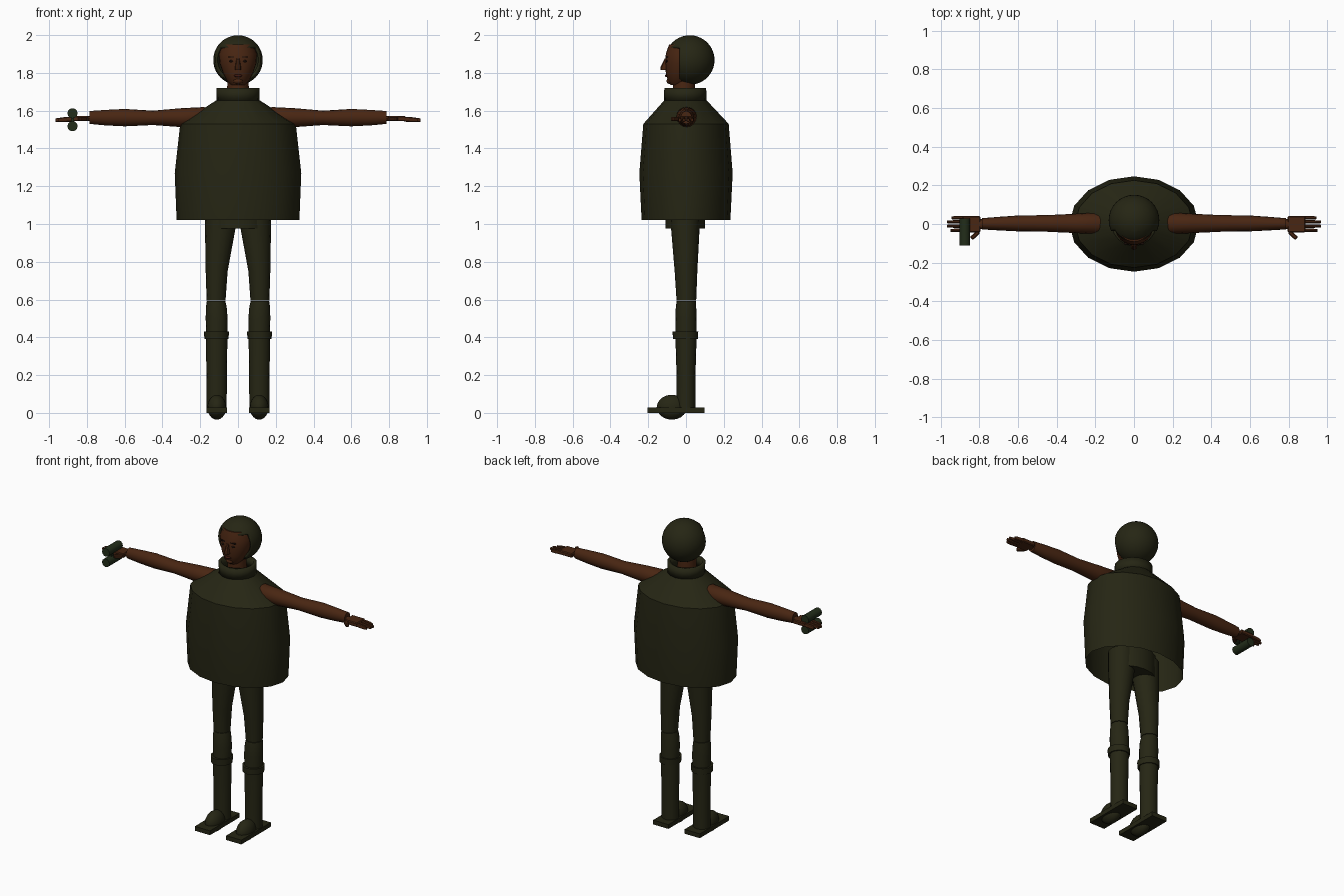
import bpy, bmesh, math
from mathutils import Vector, Matrix

cube = bpy.data.objects.get("Cube")
if cube:
    bpy.data.objects.remove(cube, do_unlink=True)


def material(name, r, g, b):
    m = bpy.data.materials.new(name)
    m.use_nodes = True
    m.diffuse_color = (r, g, b, 1)
    m.node_tree.nodes["Principled BSDF"].inputs["Base Color"].default_value = (r, g, b, 1)
    return m


OLIVE = material("dark olive cloth", 0.019, 0.019, 0.007)
SKIN = material("brown skin", 0.066, 0.019, 0.006)
TUBE = material("green metal", 0.016, 0.026, 0.010)
DARK = material("dark features", 0.012, 0.005, 0.003)
LIPS = material("lips", 0.05, 0.009, 0.005)


def finish(name, bm, mat, mirror=False, smooth=True, thickness=0):
    bmesh.ops.recalc_face_normals(bm, faces=bm.faces)
    me = bpy.data.meshes.new(name)
    bm.to_mesh(me)
    bm.free()
    me.materials.append(mat)
    ob = bpy.data.objects.new(name, me)
    bpy.context.collection.objects.link(ob)
    if smooth:
        bpy.ops.object.select_all(action='DESELECT')
        ob.select_set(True)
        bpy.context.view_layer.objects.active = ob
        bpy.ops.object.shade_smooth_by_angle(angle=math.radians(35))
    if thickness:
        s = ob.modifiers.new("Thickness", 'SOLIDIFY')
        s.thickness = thickness
        s.offset = -1
    if mirror:
        ob.modifiers.new("Mirror", 'MIRROR').use_mirror_merge = False
    return ob


def loft(name, rings, mat, axis='z', sides=16, caps=True, **kw):
    """Elliptical rings (position, centre a, centre b, radius a, radius b) along an axis."""
    bm = bmesh.new()
    loops = []
    for t, ca, cb, ra, rb in rings:
        loop = []
        for i in range(sides):
            a = math.tau * i / sides
            p, q = ca + ra * math.cos(a), cb + rb * math.sin(a)
            co = {'x': (t, p, q), 'y': (p, t, q), 'z': (p, q, t)}[axis]
            loop.append(bm.verts.new(co))
        loops.append(loop)
    for lo, hi in zip(loops, loops[1:]):
        for i in range(sides):
            j = (i + 1) % sides
            bm.faces.new((lo[i], lo[j], hi[j], hi[i]))
    if caps:
        bm.faces.new(loops[0])
        bm.faces.new(loops[-1])
    return finish(name, bm, mat, **kw)


def box(name, lo, hi, mat, bevel=0.0, turn=0, **kw):
    lo, hi = Vector(lo), Vector(hi)
    bm = bmesh.new()
    bmesh.ops.create_cube(bm, size=1, matrix=Matrix.Translation((lo + hi) / 2)
                          @ Matrix.Rotation(turn, 4, 'Z')
                          @ Matrix.Diagonal((*(hi - lo), 1)))
    if bevel:
        bmesh.ops.bevel(bm, geom=bm.edges[:], offset=bevel, segments=1, affect='EDGES')
    return finish(name, bm, mat, smooth=False, **kw)


def ball(name, centre, radii, mat, **kw):
    bm = bmesh.new()
    bmesh.ops.create_uvsphere(bm, u_segments=16, v_segments=10, radius=1,
                              matrix=Matrix.Translation(centre) @ Matrix.Diagonal((*radii, 1)))
    return finish(name, bm, mat, **kw)


# Vest, open underneath, and standing collar
loft("vest", [(1.02, 0, 0, .325, .235), (1.27, 0, 0, .335, .247),
              (1.53, 0, 0, .306, .226), (1.655, 0, -.003, .115, .112)],
     OLIVE, caps=False)
loft("collar", [(1.65, 0, -.004, .113, .112), (1.72, 0, -.004, .115, .111)],
     OLIVE, caps=False, thickness=0.02)

# Hips and legs
loft("hips", [(.975, 0, -.004, .145, .105), (1.12, 0, -.004, .15, .105)], OLIVE)
loft("thigh", [(.595, .116, .002, .05, .052), (.75, .113, 0, .058, .06),
               (1.0, .092, -.004, .083, .077), (1.1, .09, -.004, .083, .08)],
     OLIVE, mirror=True)
loft("knee", [(.39, .113, 0, .055, .055), (.5, .113, 0, .058, .056),
              (.56, .115, 0, .055, .054), (.592, .116, .002, .049, .051)],
     OLIVE, mirror=True)
loft("boot_cuff", [(.39, .114, -.003, .064, .066), (.43, .114, -.003, .066, .068)],
     OLIVE, mirror=True)
loft("boot_shaft", [(.02, .113, 0, .053, .05), (.2, .113, 0, .054, .05),
                    (.4, .113, 0, .057, .056)], OLIVE, mirror=True)
ball("boot_toe", (.112, -.075, .03), (.05, .08, .066), OLIVE, mirror=True)
box("boot_sole", (.058, -.205, 0), (.168, .098, .028), OLIVE, mirror=True)

# Arms
loft("arm", [(.15, .003, 1.568, .04, .036), (.18, .003, 1.567, .056, .052),
             (.3, .003, 1.563, .05, .05), (.45, .003, 1.562, .043, .038),
             (.6, .003, 1.563, .041, .046), (.7, .002, 1.563, .035, .041),
             (.787, .001, 1.564, .029, .034)],
     SKIN, axis='x', mirror=True)
loft("wrist", [(.77, 0, 1.558, .024, .014), (.82, 0, 1.558, .026, .013)],
     SKIN, axis='x', sides=10, mirror=True)

# Hands
box("palm", (.795, -.043, 1.544), (.888, .041, 1.571), SKIN, bevel=.005, mirror=True)
for name, y, tip in (("index", -.033, .95), ("middle", -.011, .967),
                     ("ring", .011, .967), ("little", .032, .945)):
    loft(name + "_finger", [(.88, y, 1.555, .0095, .013), (.925, y, 1.552, .009, .013),
                            (tip, y, 1.55, .007, .009)],
         SKIN, axis='x', sides=8, mirror=True)
box("thumb", (.797, -.069, 1.545), (.849, -.047, 1.567), SKIN, bevel=.005,
    turn=-math.radians(42), mirror=True)

# Pair of tubes held in the right hand
for name, z in (("upper_tube", 1.586), ("lower_tube", 1.518)):
    loft(name, [(-.11, -.876, z, .027, .027), (.028, -.876, z, .027, .027)],
         TUBE, axis='y', sides=12)
box("tube_bridge", (-.884, -.06, 1.52), (-.868, -.035, 1.585), TUBE)

# Neck and head
loft("neck", [(1.62, 0, -.01, .06, .06), (1.8, 0, -.01, .055, .058)], SKIN)
loft("head", [(1.735, 0, -.045, .035, .035), (1.757, 0, -.036, .058, .06),
              (1.8, 0, -.024, .08, .083), (1.85, 0, -.018, .097, .091),
              (1.9, 0, -.012, .1, .095), (1.95, 0, -.005, .085, .085)], SKIN, sides=24)

# Helmet: a sphere with the face side cut away below the brow
bm = bmesh.new()
HELMET = Vector((0, .02, 1.868))
bmesh.ops.create_uvsphere(bm, u_segments=32, v_segments=20, radius=.131,
                          matrix=Matrix.Translation(HELMET))
BROW, EDGE = 1.935, -.035
for point, normal in (((0, 0, BROW), (0, 0, 1)), ((0, EDGE, 0), (0, 1, 0))):
    bmesh.ops.bisect_plane(bm, geom=bm.verts[:] + bm.edges[:] + bm.faces[:],
                           plane_co=point, plane_no=normal)
gap = [f for f in bm.faces
       if f.calc_center_median().y < EDGE and f.calc_center_median().z < BROW]
bmesh.ops.delete(bm, geom=gap, context='FACES')
finish("helmet", bm, OLIVE, thickness=.014)

# Face
loft("nose", [(1.815, 0, -.112, .017, .023), (1.828, 0, -.112, .016, .024),
              (1.875, 0, -.105, .008, .008)], SKIN, sides=8)
ball("eye", (.035, -.1, 1.862), (.012, .006, .006), DARK, mirror=True)
box("eyebrow", (.02, -.107, 1.882), (.052, -.094, 1.888), DARK, mirror=True)
ball("mouth", (0, -.104, 1.785), (.024, .008, .007), LIPS)
ball("chin", (0, -.085, 1.757), (.026, .018, .016), SKIN)
